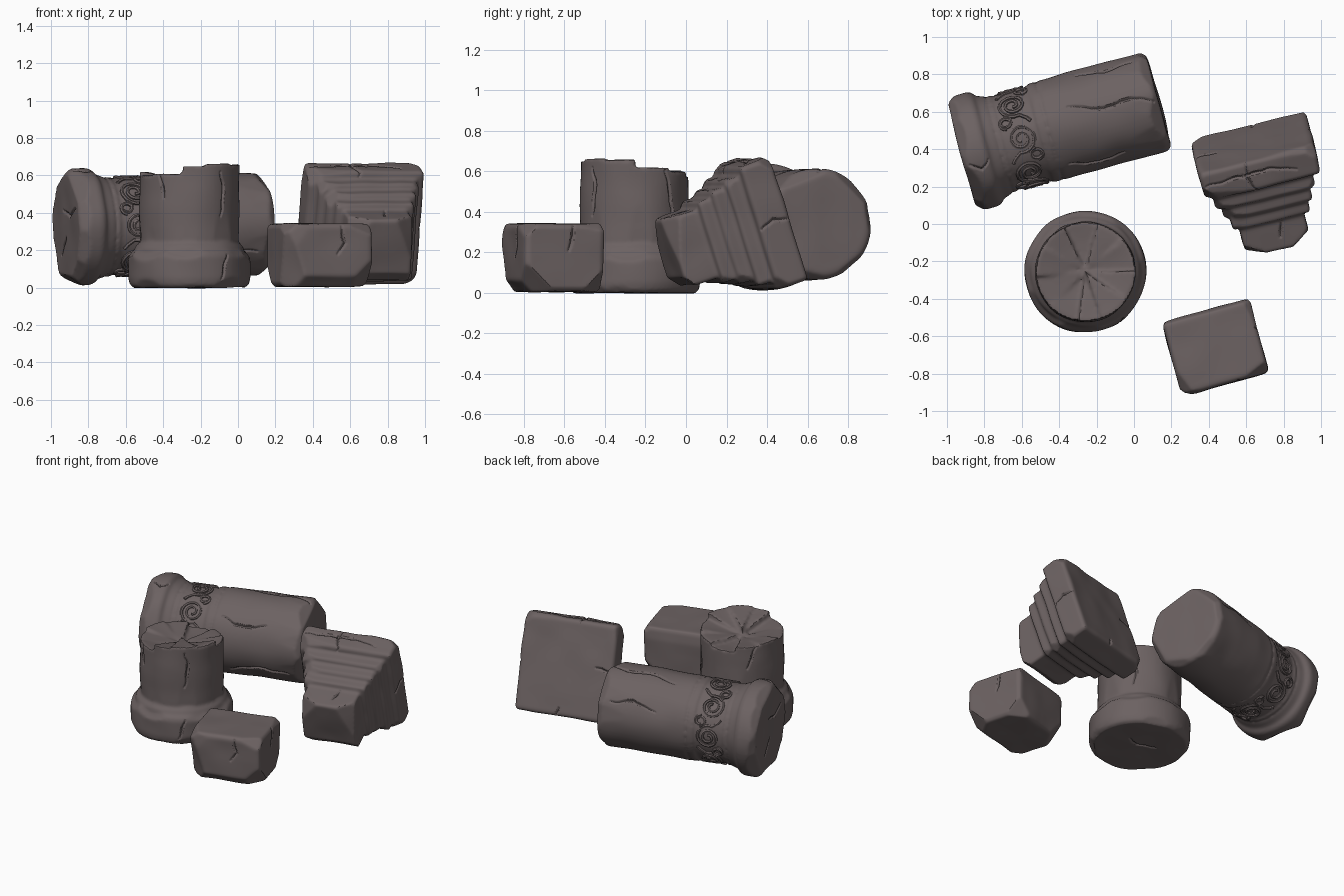
import bpy, bmesh, math, random
from mathutils import Vector, Matrix, noise
from mathutils.kdtree import KDTree
from mathutils.bvhtree import BVHTree
from math import sin, cos, pi, radians

if "Cube" in bpy.data.objects:
    bpy.data.objects.remove(bpy.data.objects["Cube"])

random.seed(4)
stone = bpy.data.materials.new("weathered grey stone")
stone.diffuse_color = (0.150, 0.122, 0.122, 1)
stone.use_nodes = True
stone.node_tree.nodes["Principled BSDF"].inputs["Base Color"].default_value = stone.diffuse_color


def chip(bm, direction, depth):
    """Cut a flat chip off a convex part, measured from its outermost point."""
    d = Vector(direction).normalized()
    top = max(v.co.dot(d) for v in bm.verts)
    cut = bmesh.ops.bisect_plane(bm, geom=bm.verts[:] + bm.edges[:] + bm.faces[:],
                                 plane_co=d * (top - depth), plane_no=d, clear_outer=True)
    edges = [e for e in cut["geom_cut"] if isinstance(e, bmesh.types.BMEdge)]
    if edges:
        bmesh.ops.holes_fill(bm, edges=edges, sides=0)


def lathe(profile, n=72):
    """Closed solid of revolution from (radius, height) points."""
    bm = bmesh.new()
    rings = [[bm.verts.new((r * cos(2 * pi * i / n), r * sin(2 * pi * i / n), z))
              for i in range(n)] for r, z in profile]
    for a, b in zip(rings, rings[1:]):
        for i in range(n):
            j = (i + 1) % n
            bm.faces.new((a[i], a[j], b[j], b[i]))
    bm.faces.new(rings[0][::-1])
    bm.faces.new(rings[-1])
    return bm


def block(size, centre, bevel=0.02):
    bm = bmesh.new()
    bmesh.ops.create_cube(bm, size=1, matrix=Matrix.Translation(centre) @ Matrix.Diagonal((*size, 1)))
    bmesh.ops.bevel(bm, geom=bm.edges[:], offset=bevel, segments=2, profile=0.5, affect='EDGES')
    return bm


def wedge(a0, a1, r, z0, rim, inner):
    """Pie-shaped broken piece with a sloping top."""
    bm = bmesh.new()
    pts = [(0, 0, inner)] + [(r * cos(a0 + (a1 - a0) * k / 6), r * sin(a0 + (a1 - a0) * k / 6), rim)
                             for k in range(7)]
    lo = [bm.verts.new((x, y, z0)) for x, y, z in pts]
    hi = [bm.verts.new(p) for p in pts]
    bm.faces.new(lo[::-1])
    for k in range(1, 7):
        bm.faces.new((hi[0], hi[k], hi[k + 1]))
    for k in range(8):
        j = (k + 1) % 8
        bm.faces.new((lo[k], lo[j], hi[j], hi[k]))
    return bm


def activate(ob):
    bpy.ops.object.select_all(action='DESELECT')
    ob.select_set(True)
    bpy.context.view_layer.objects.active = ob


def polish(ob, matrix):
    ob.matrix_world = matrix
    ob.data.materials.clear()
    ob.data.materials.append(stone)
    activate(ob)
    bpy.ops.object.shade_smooth_by_angle(angle=radians(36))


def crack(bm, path, width=0.011, depth=0.015):
    """Press a jagged V groove into the surface along a path."""
    tree = BVHTree.FromBMesh(bm)
    pts = []
    for a, b in zip(path, path[1:]):
        a, b = Vector(a), Vector(b)
        n = max(2, int((b - a).length / 0.005))
        for k in range(n):
            p = a.lerp(b, k / n)
            p += 0.012 * noise.noise_vector(p * 14)
            pts.append(tree.find_nearest(p)[0])
    kd = KDTree(len(pts))
    for i, p in enumerate(pts):
        kd.insert(p, i)
    kd.balance()
    for reach in (0.022, 0.014):
        near = [e for e in bm.edges if all(kd.find(v.co)[2] < reach for v in e.verts)]
        bmesh.ops.subdivide_edges(bm, edges=near, cuts=1, use_grid_fill=True)
    bm.normal_update()
    for v in bm.verts:
        co, i, dist = kd.find(v.co)
        if dist < width:
            v.co -= v.normal * depth * (1 - dist / width) * (1 - 0.6 * abs(2 * i / len(pts) - 1))


def carve(name, parts, matrix, cracks=()):
    """Fuse parts, wear them softly, then cut cracks."""
    me = bpy.data.meshes.new(name)
    bm = bmesh.new()
    for p in parts:
        bmesh.ops.recalc_face_normals(p, faces=p.faces[:])
        tmp = bpy.data.meshes.new("tmp")
        p.to_mesh(tmp)
        p.free()
        bm.from_mesh(tmp)
        bpy.data.meshes.remove(tmp)
    bmesh.ops.triangulate(bm, faces=bm.faces[:])
    bm.to_mesh(me)
    bm.free()
    ob = bpy.data.objects.new(name, me)
    bpy.context.collection.objects.link(ob)
    m = ob.modifiers.new("fuse", 'REMESH')
    m.mode, m.voxel_size = 'VOXEL', 0.011
    m = ob.modifiers.new("wear", 'SMOOTH')
    m.factor, m.iterations = 0.5, 2
    activate(ob)
    bpy.ops.object.convert(target='MESH')
    ob = bpy.context.view_layer.objects.active
    bm = bmesh.new()
    bm.from_mesh(ob.data)
    bm.normal_update()
    for v, d in [(v, v.normal * 0.006 * noise.noise(v.co * 6)) for v in bm.verts]:
        v.co += d
    for path in cracks:
        crack(bm, path)
    bm.to_mesh(ob.data)
    bm.free()
    polish(ob, matrix)


def cyl(a, t, r):
    return Vector((r * cos(a), r * sin(a), t))


def rim_chips(bm, count, slope, lo, hi):
    for k in range(count):
        a = 2 * pi * (k + random.uniform(-.3, .3)) / count
        chip(bm, (cos(a), sin(a), slope), random.uniform(lo, hi))


# Fallen column: local z runs along the shaft, local y points up
axis = Vector((0.964, 0.266, 0.018)).normalized()
side = Vector((-0.266, 0.964, 0)).normalized()
lay = Matrix((side, axis.cross(side), axis)).transposed().to_4x4()
lay.translation = (-0.92, 0.37, 0.322)
foot = lathe([(.285, 0), (.305, .015), (.314, .04), (.314, .115), (.305, .138), (.285, .152), (.27, .2)])
rim_chips(foot, 9, -0.8, .012, .03)
shaft = lathe([(.268, .488), (.274, .5), (.274, 1.065), (.262, 1.085), (.24, 1.094)])
rim_chips(shaft, 7, 0.8, .008, .028)
rim_chips(shaft, 9, 0.04, .002, .007)
neck = lathe([(.252, .15), (.252, 1.0)])
band = lathe([(.264, .212), (.268, .218), (.268, .228), (.259, .234), (.259, .432), (.270, .438), (.270, .452)])
ring = lathe([(.264, .460), (.272, .464), (.272, .476), (.264, .480)])
carve("fallen_column", [foot, neck, band, ring, shaft], lay, [
    [cyl(1.2, .62, .274), cyl(1.45, .8, .274), cyl(1.35, .95, .274), cyl(1.6, 1.08, .27)],
    [cyl(2.4, .55, .274), cyl(2.6, .7, .274), cyl(2.5, .85, .274)],
    [cyl(.4, .7, .274), cyl(.6, .85, .274), cyl(.5, 1.0, .274)],
    [cyl(3.8, .6, .274), cyl(3.6, .8, .274), cyl(3.75, 1.0, .274)],
    [cyl(1.8, .03, .31), cyl(1.9, .09, .314), cyl(1.75, .14, .305)],
    [(-.2, .1, 0), (-.08, .06, 0), (.05, .1, 0)], [(.1, -.15, 0), (.0, -.05, 0)]])

# Scroll ornament wrapped round the band
cu = bpy.data.curves.new("scroll_ornament", 'CURVE')
cu.dimensions = '3D'
cu.bevel_depth, cu.bevel_resolution, cu.use_fill_caps = 0.010, 1, True


def scroll(a0, flip, flat_points):
    s = cu.splines.new('POLY')
    s.points.add(len(flat_points) - 1)
    for p, (u, t) in zip(s.points, flat_points):
        p.co = (*cyl(a0 + u / .262, .333 + flip * t, .262), 1)


for k in range(8):
    a0, flip = 2 * pi * k / 8, (1 if k % 2 else -1)
    turns = [(.016 + .064 * i / 33, 4.1 * pi * i / 33) for i in range(34)]
    scroll(a0, flip, [(r * cos(p), r * sin(p)) for r, p in turns] + [(.10, .055), (.125, .075)])
    for sx in (1, -1):
        scroll(a0, flip, [(sx * (.098 - .03 * cos(j * .45)), -.06 * sx + .03 * sin(j * .45)) for j in range(10)])
ornament = bpy.data.objects.new("scroll_ornament", cu)
bpy.context.collection.objects.link(ornament)
activate(ornament)
bpy.ops.object.convert(target='MESH')
polish(bpy.context.view_layer.objects.active, lay)

# Broken standing column
base = lathe([(.30, .0), (.318, .015), (.325, .05), (.325, .165), (.315, .19), (.295, .2)])
rim_chips(base, 8, 0.8, .006, .024)
rim_chips(base, 6, -0.7, .004, .016)
collar = lathe([(.295, .18), (.295, .205), (.285, .225), (.268, .24)])
trunk = lathe([(.262, .19), (.268, .26), (.266, .56)])
rim_chips(trunk, 8, -0.03, .002, .007)
heights = [(0, .62, .57), (40, .60, .58), (75, .575, .55), (115, .61, .57), (150, .625, .56),
           (185, .605, .575), (225, .61, .56), (262, .655, .59), (290, .665, .62), (325, .66, .58), (360, 0, 0)]
shards = [wedge(radians(a[0] - .4), radians(b[0] + .4), .266, .45, a[1], a[2])
          for a, b in zip(heights, heights[1:])]
carve("standing_column", [base, collar, trunk] + shards, Matrix.Translation((-.26, -.255, 0)), [
    [cyl(-.9, .62, .268), cyl(-.8, .5, .268), cyl(-.9, .38, .268)],
    [cyl(-2.2, .6, .268), cyl(-2.1, .48, .268)], [cyl(.6, .6, .268), cyl(.8, .42, .268), cyl(.7, .3, .268)],
    [cyl(2.5, .6, .268), cyl(2.3, .45, .268)], [cyl(-1, .05, .325), cyl(-.9, .18, .322)],
    [(-.1, .05, 0), (.02, .0, 0), (.12, .04, 0)]])

# Stepped square capital, leaning forward on its edge
lean = Matrix.Translation((.65, .36, .342)) @ Matrix.Rotation(radians(14), 4, 'Z') @ Matrix.Rotation(radians(18), 4, 'X')
slab = block((.64, .17, .64), (0, 0, 0), .022)
for d, depth in [((1, 1, 1), .03), ((-1, -1, 1), .04), ((1, -1, -1), .03), ((-1, 1, -1), .03),
                 ((-.2, -1, 2), .012), ((.1, 1, 1), .01), ((-1, .5, .1), .008)]:
    chip(slab, d, depth)
steps = []
for y0, y1, h in [(.07, .165, .275), (.15, .24, .242), (.225, .312, .212), (.30, .487, .178)]:
    s = block((2 * h, y1 - y0, 2 * h), (0, -(y0 + y1) / 2, 0), .014)
    for sx in (-1, 1):
        chip(s, (sx, -.6, random.choice((-1, 1))), random.uniform(.015, .04))
    chip(s, (random.uniform(-.4, .4), -1, 1), .012)
    steps.append(s)
for d, depth in [((-.6, -1, .5), .045), ((.7, -1, .3), .04), ((0, -1, -.8), .03)]:
    chip(steps[-1], d, depth)
carve("stepped_capital", [slab] + steps, lean, [
    [(-.06, .085, .32), (-.07, .0, .32), (-.04, -.085, .32), (-.05, -.085, .29)],
    [(-.3, .0, .32), (-.15, .01, .32), (.05, .02, .32), (.2, -.02, .32)],
    [(.32, .08, 0), (.32, 0, .02), (.32, -.085, -.01)],
    [(-.32, .085, .03), (-.28, .085, .02), (-.2, .085, .03)],
    [(.03, .085, -.32), (.02, .085, -.26)], [(-.32, -.05, -.1), (-.32, .05, .0)],
    [(.05, -.33, .178), (.03, -.42, .178)]])

# Loose cut block
rock = block((.485, .41, .337), (0, 0, 0), .025)
for d, depth in [((-1, -1, -.3), .07), ((-1, -.4, 1), .03), ((.4, -1, 1), .03), ((1, -1, -1), .07),
                 ((1, 1, -1), .05), ((-1, 1, -1), .06), ((1, .2, 1), .015), ((0, -1, -1), .03),
                 ((-.15, -1, .1), .012), ((0, 1, .15), .008)]:
    chip(rock, d, depth)
carve("loose_block", [rock], Matrix.Translation((.437, -.66, .174)) @ Matrix.Rotation(radians(15.5), 4, 'Z'), [
    [(.06, -.205, .16), (.08, -.2, .06), (.04, -.2, .0)], [(.24, .05, .16), (.24, .02, .03)]])
